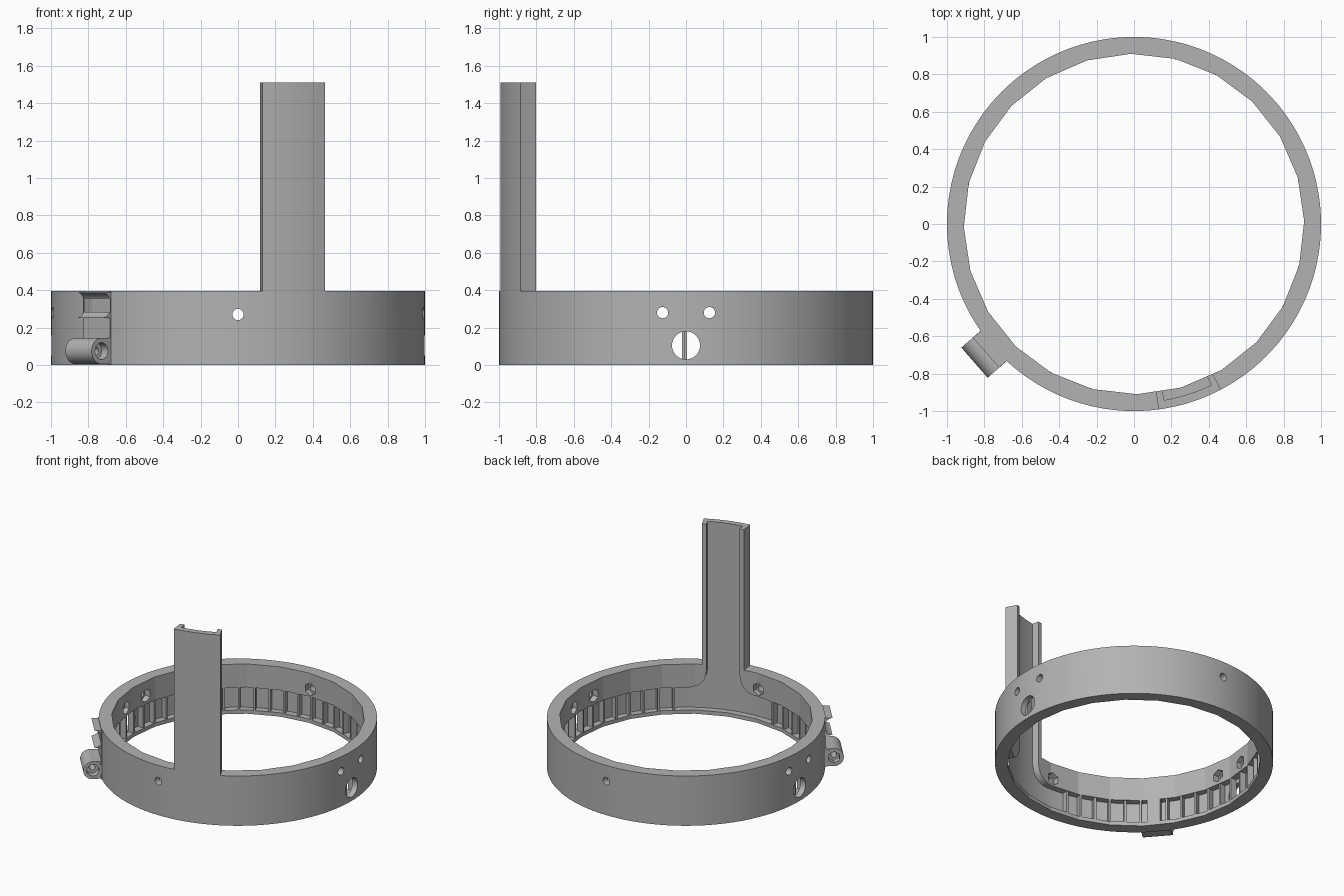
import bpy, bmesh, math
from math import radians, cos, sin, pi
from mathutils import Matrix, Vector

old = bpy.data.objects.get("Cube")
if old:
    bpy.data.objects.remove(old, do_unlink=True)

grey = bpy.data.materials.new("plain_grey")
grey.use_nodes = True
COLOUR = (0.45, 0.45, 0.45, 1)
grey.diffuse_color = COLOUR
grey.node_tree.nodes["Principled BSDF"].inputs["Base Color"].default_value = COLOUR

RING_H, POST_H = 0.395, 1.51
INNER, FLOOR = 0.91, 0.955          # inner polygon radius, recess floor radius
BAND_LOW, BAND_TOP = 0.03, 0.21     # inner band heights
POST_A, POST_B = 277.5, 297.7       # post edges in degrees
CHAN_A, CHAN_B = 279.7, 295.7       # channel edges in degrees
GAP = 221                           # clamp direction in degrees
HALF = 0.107                        # half width of the clamp


def finish(bm, name):
    bmesh.ops.recalc_face_normals(bm, faces=bm.faces)
    mesh = bpy.data.meshes.new(name)
    bm.to_mesh(mesh)
    bm.free()
    mesh.materials.append(grey)
    ob = bpy.data.objects.new(name, mesh)
    bpy.context.collection.objects.link(ob)
    return ob


def rod(name, a, b, r, sides=48, spin=0):
    """Prism or cylinder from point a to point b."""
    a, b = Vector(a), Vector(b)
    turn = (b - a).to_track_quat('Z', 'Y').to_matrix().to_4x4()
    bm = bmesh.new()
    bmesh.ops.create_cone(bm, cap_ends=True, segments=sides, radius1=r, radius2=r,
                          depth=(b - a).length,
                          matrix=Matrix.Translation((a + b) / 2) @ turn @ Matrix.Rotation(radians(spin), 4, 'Z'))
    return finish(bm, name)


def clamp_point(r, t, z):
    g = radians(GAP)
    return Vector((r * cos(g) - t * sin(g), r * sin(g) + t * cos(g), z))


def clamp_box(name, r0, r1, t, z0, z1):
    """Box aligned with the clamp, t to each side of the split."""
    bm = bmesh.new()
    bmesh.ops.create_cube(bm, size=1)
    for v in bm.verts:
        x, y, z = v.co + Vector((0.5, 0, 0.5))
        v.co = clamp_point(r0 + x * (r1 - r0), 2 * t * y, z0 + z * (z1 - z0))
    return finish(bm, name)


def add_shell(bm, r0, r1, columns):
    """Curved slab through columns of (angle, bottom, top)."""
    rows = []
    for ang, lo, hi in columns:
        c, s = cos(radians(ang)), sin(radians(ang))
        rows.append([bm.verts.new((r * c, r * s, z))
                     for r, z in ((r0, lo), (r1, lo), (r1, hi), (r0, hi))])
    for p, q in zip(rows, rows[1:]):
        for i in range(4):
            j = (i + 1) % 4
            bm.faces.new((p[i], p[j], q[j], q[i]))
    bm.faces.new(rows[0])
    bm.faces.new(rows[-1])


def shell(name, r0, r1, columns):
    bm = bmesh.new()
    add_shell(bm, r0, r1, columns)
    return finish(bm, name)


def combine(target, tool, op='DIFFERENCE'):
    mod = target.modifiers.new("bool", 'BOOLEAN')
    mod.operation, mod.object, mod.solver = op, tool, 'EXACT'
    bpy.context.view_layer.objects.active = target
    bpy.ops.object.modifier_apply(modifier=mod.name)
    bpy.data.objects.remove(tool, do_unlink=True)


# Outer ring and post share one tall cylinder
body = rod("clamp_ring_with_post", (0, 0, 0), (0, 0, POST_H), 1.0, 144)
span = POST_A + 360 - POST_B
combine(body, shell("cutter", 0.4, 1.3, [(POST_B + span * i / 60, RING_H, 2) for i in range(61)]))
combine(body, rod("cutter", (0, 0, RING_H), (0, 0, 2), 0.5))

# Clamp block, rounded lugs and thin web
LUGS = (0.075, 0.32)
combine(body, clamp_box("block", 0.93, 1.0, HALF, 0, RING_H), 'UNION')
for z in LUGS:
    combine(body, clamp_box("lug", 0.94, 1.06, HALF - 0.001, z - 0.069, z + 0.069), 'UNION')
    combine(body, rod("lug_end", clamp_point(1.06, -HALF, z), clamp_point(1.06, HALF, z), 0.07), 'UNION')
combine(body, clamp_box("web", 0.94, 1.07, 0.035, 0.1, 0.29), 'UNION')

# Faceted bore
combine(body, rod("cutter", (0, 0, -1), (0, 0, 3), INNER, 24, 1))


# Inner band, flaring up into the post channel
def recess_top(ang):
    fillet = 8.2
    gap = max(CHAN_A - ang, ang - CHAN_B)
    if gap >= fillet:
        return BAND_TOP
    k = 1 - gap / fillet
    return BAND_TOP + 0.13 * (1 - math.sqrt(max(0, 1 - k * k)))


angles = [GAP + 3 + 2 * i for i in range(178)]
angles += [CHAN_A - 8.2 + 0.82 * i for i in range(11)] + [CHAN_B + 0.82 * i for i in range(11)]
columns = [(a, BAND_LOW, recess_top(a)) for a in sorted(angles) if not CHAN_A + 0.001 < a < CHAN_B - 0.001]
columns += [(CHAN_A + 0.02 + (CHAN_B - CHAN_A - 0.04) * i / 8, BAND_LOW, 2) for i in range(9)]
combine(body, shell("cutter", 0.8, FLOOR, sorted(columns)))

# Split and clamp bolt holes
combine(body, clamp_box("cutter", 0.8, 1.3, 0.008, -1, 1))
for z in LUGS:
    for t0, t1, r, n in ((-0.2, 0.2, 0.022, 32), (HALF - 0.05, 0.2, 0.045, 48), (-0.2, 0.045 - HALF, 0.046, 6)):
        combine(body, rod("cutter", clamp_point(1.06, t0, z), clamp_point(1.06, t1, z), r, n))

# Cross holes with hexagon nut pockets inside
for side in (-1, 1):
    combine(body, rod("cutter", (0, side * 0.7, 0.27), (0, side * 1.2, 0.27), 0.03))
    combine(body, rod("cutter", (0, side * 0.7, 0.27), (0, side * 0.945, 0.27), 0.05, 6))
    combine(body, rod("cutter", (side * 0.7, 0, 0.105), (side * 1.2, 0, 0.105), 0.075))
    for y in (-0.125, 0.125):
        combine(body, rod("cutter", (side * 0.7, y, 0.28), (side * 1.2, y, 0.28), 0.03))
        combine(body, rod("cutter", (side * 0.7, y, 0.28), (side * 0.935, y, 0.28), 0.05, 6))

# Upright ribs around the inner band, left out below the post
bm = bmesh.new()
for i in range(51):
    a = GAP + 6 + 6.96 * i
    if not 264 < a < 305:
        add_shell(bm, 0.908, FLOOR + 0.004,
                  [(a - 0.5, BAND_LOW - 0.005, BAND_TOP + 0.005), (a + 0.5, BAND_LOW - 0.005, BAND_TOP + 0.005)])
ribs = finish(bm, "inner_ribs")

# Smooth round surfaces, keep facets sharp
for ob in (body, ribs):
    bpy.ops.object.select_all(action='DESELECT')
    ob.select_set(True)
    bpy.context.view_layer.objects.active = ob
    bpy.ops.object.shade_smooth_by_angle(angle=radians(10))
